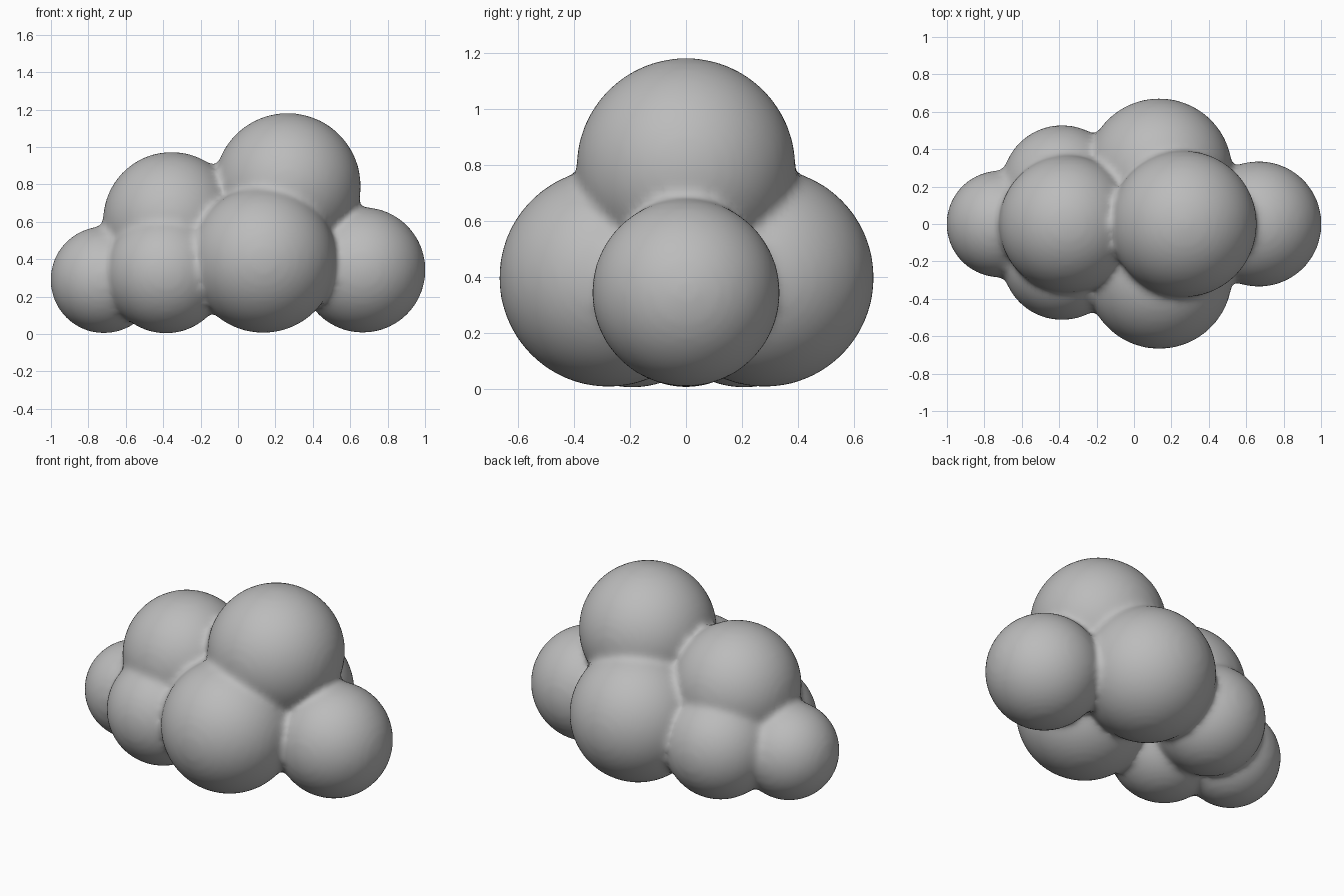
import bpy

cube = bpy.data.objects.get("Cube")
if cube:
    bpy.data.objects.remove(cube, do_unlink=True)

# Plain grey material
grey = bpy.data.materials.new("soft_grey")
grey.use_nodes = True
colour = (0.5, 0.5, 0.5, 1)
grey.diffuse_color = colour
grey.node_tree.nodes["Principled BSDF"].inputs["Base Color"].default_value = colour

# Puffs: centre x, y, z and radius
puffs = [
    (0.265, 0, 0.79, 0.392),       # tall crown
    (-0.355, 0, 0.607, 0.367),     # lower crown
    (0.667, 0, 0.343, 0.336),      # left end
    (-0.717, 0, 0.29, 0.286),      # right end
    (0.135, -0.277, 0.397, 0.391), # big front
    (0.135, 0.281, 0.397, 0.391),  # big back
    (-0.385, -0.192, 0.325, 0.322),  # small front
    (-0.385, 0.207, 0.325, 0.322),   # small back
]

parts = []
for x, y, z, radius in puffs:
    bpy.ops.mesh.primitive_uv_sphere_add(
        segments=64, ring_count=32, radius=radius, location=(x, y, z))
    parts.append(bpy.context.object)

# Join the puffs into one body
bpy.ops.object.select_all(action="DESELECT")
for part in parts:
    part.select_set(True)
cloud = parts[0]
bpy.context.view_layer.objects.active = cloud
bpy.ops.object.join()
bpy.ops.object.transform_apply(location=True, rotation=True, scale=True)
cloud.name = "cloud"
cloud.data.materials.append(grey)

# Fuse the surfaces and soften the creases between puffs
remesh = cloud.modifiers.new("fuse", "REMESH")
remesh.mode = "VOXEL"
remesh.voxel_size = 0.02
remesh.use_smooth_shade = True
smooth = cloud.modifiers.new("soften", "SMOOTH")
smooth.factor = 0.5
smooth.iterations = 10
